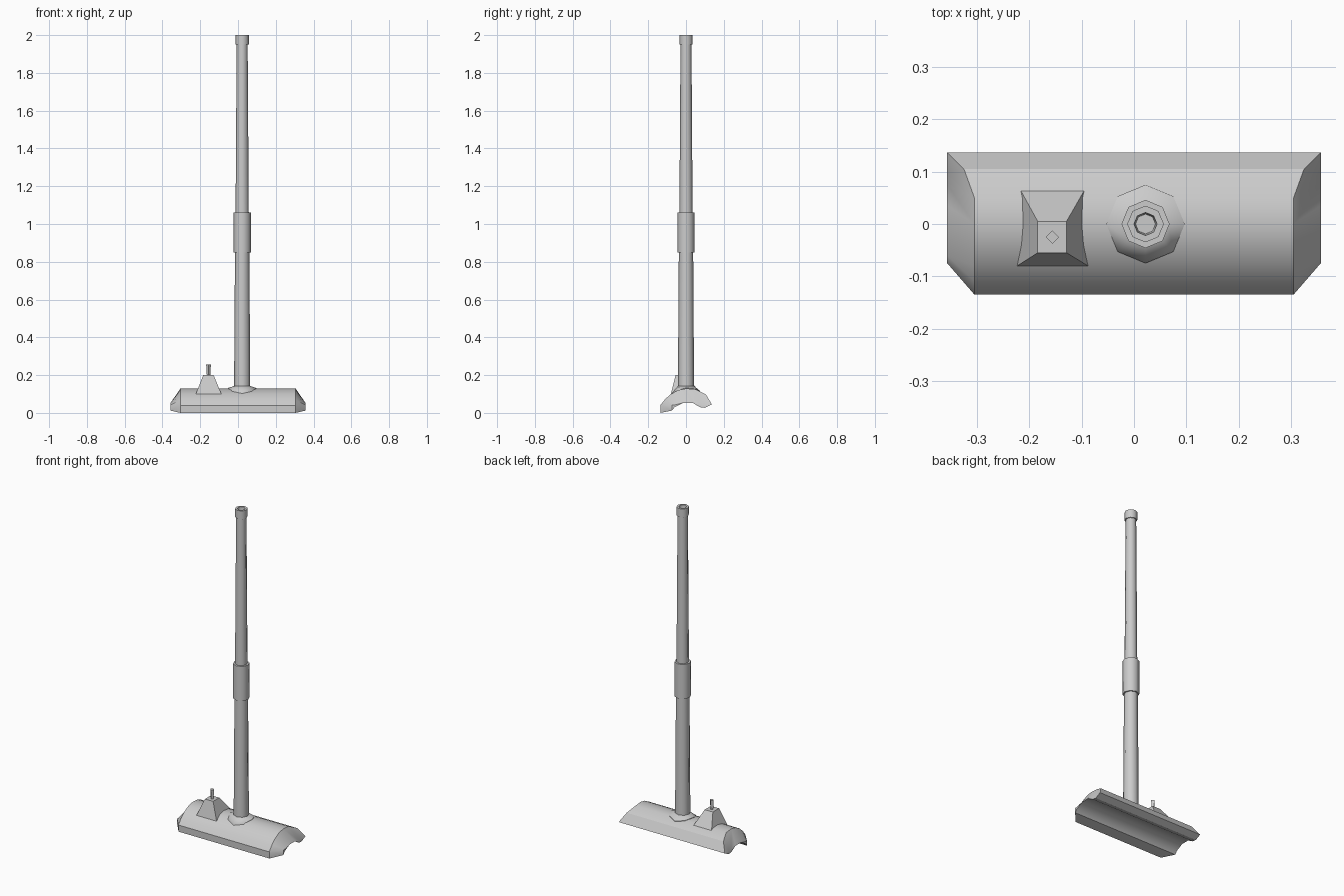
import bpy, bmesh, math

if "Cube" in bpy.data.objects:
    bpy.data.objects.remove(bpy.data.objects["Cube"])

PX = 0.022  # pole centre in x


def finish(name, bm, angle):
    bmesh.ops.remove_doubles(bm, verts=bm.verts, dist=1e-5)
    bmesh.ops.recalc_face_normals(bm, faces=bm.faces)
    me = bpy.data.meshes.new(name)
    bm.to_mesh(me)
    bm.free()
    ob = bpy.data.objects.new(name, me)
    bpy.context.collection.objects.link(ob)
    bpy.ops.object.select_all(action='DESELECT')
    ob.select_set(True)
    bpy.context.view_layer.objects.active = ob
    bpy.ops.object.shade_smooth_by_angle(angle=math.radians(angle))
    return ob


def face(bm, verts):
    # skips repeated corners so degenerate quads become triangles
    co = []
    for v in verts:
        if all((v.co - w.co).length > 1e-5 for w in co):
            co.append(v)
    if len(co) > 2:
        bm.faces.new(co)


def loft(name, rings, angle, cap_end=True, cap_start=True):
    bm = bmesh.new()
    rows = [[bm.verts.new(p) for p in r] for r in rings]
    n = len(rows[0])
    for a, b in zip(rows, rows[1:]):
        for i in range(n):
            j = (i + 1) % n
            face(bm, (a[i], a[j], b[j], b[i]))
    if cap_start:
        face(bm, rows[0])
    if cap_end:
        face(bm, rows[-1])
    return finish(name, bm, angle)


def ring(cx, cy, r, z, n=8):
    return [(cx + r * math.cos(2 * math.pi * i / n),
             cy + r * math.sin(2 * math.pi * i / n), z) for i in range(n)]


def tube(name, prof, cx=PX, cy=0, n=8, angle=50):
    return loft(name, [ring(cx, cy, r, z, n) for r, z in prof], angle)


# Head: arched top and wavy underside as (y, z, half length)
top = [(-.135, .04, .305), (-.11, .073, .305), (-.08, .1, .305), (-.04, .121, .305),
       (0, .129, .305), (.05, .125, .305), (.105, .098, .325), (.137, .045, .357)]
under = [(-.135, 0, .305), (-.075, .012, .357), (-.06, .03, .357), (-.015, .053, .357),
         (.035, .053, .357), (.075, .03, .357), (.1, .027, .357), (.137, .045, .357)]
mid = [(y, max(z, .042), h) for y, z, h in under]

bm = bmesh.new()
sides = {}
for s in (-1, 1):
    sides[s] = [[bm.verts.new((s * h, y, z)) for y, z, h in row] for row in (top, mid, under)]
    for a, b in zip(sides[s], sides[s][1:]):
        for i in range(len(top) - 1):
            face(bm, (a[i], a[i + 1], b[i + 1], b[i]))
for k in (0, 2):
    a, b = sides[-1][k], sides[1][k]
    for i in range(len(top) - 1):
        face(bm, (a[i], a[i + 1], b[i + 1], b[i]))
face(bm, (sides[-1][0][0], sides[1][0][0], sides[1][2][0], sides[-1][2][0]))
finish("head", bm, 32)


def surface(y):
    for a, b in zip(top, top[1:]):
        if a[0] <= y <= b[0]:
            return a[1] + (b[1] - a[1]) * (y - a[0]) / (b[0] - a[0])
    return 0


# Collar draped over the head around the pole
drape = [(x, y, surface(y) + .003) for x, y, _ in ring(PX, 0, .075, 0)]
low = [(x, y, z - .015) for x, y, z in drape]
loft("pole_collar", [low, drape, ring(PX, 0, .043, .142)], 50)

# Two part pole with coupling and open end cap
tube("lower_pole", [(.043, .10), (.038, .86)])
tube("coupling", [(.038, .85), (.046, .85), (.046, 1.06), (.033, 1.06)])
tube("upper_pole", [(.035, 1.05), (.029, 1.955)])
tube("pole_cap", [(.030, 1.95), (.035, 1.95), (.035, 2.0), (.022, 2.0), (.019, 1.96)])


# Tapered block with a small peg
def rect(x0, x1, y0, y1, z):
    return [(x0, y0, z), (x1, y0, z), (x1, y1, z), (x0, y1, z)]


loft("pedal_block", [rect(-.228, -.083, -.083, .085, .088),
                     rect(-.184, -.129, -.055, .005, .2)], 30)
tube("peg", [(.009, .195), (.0125, .256)], -.156, -.025, 4, 30)
